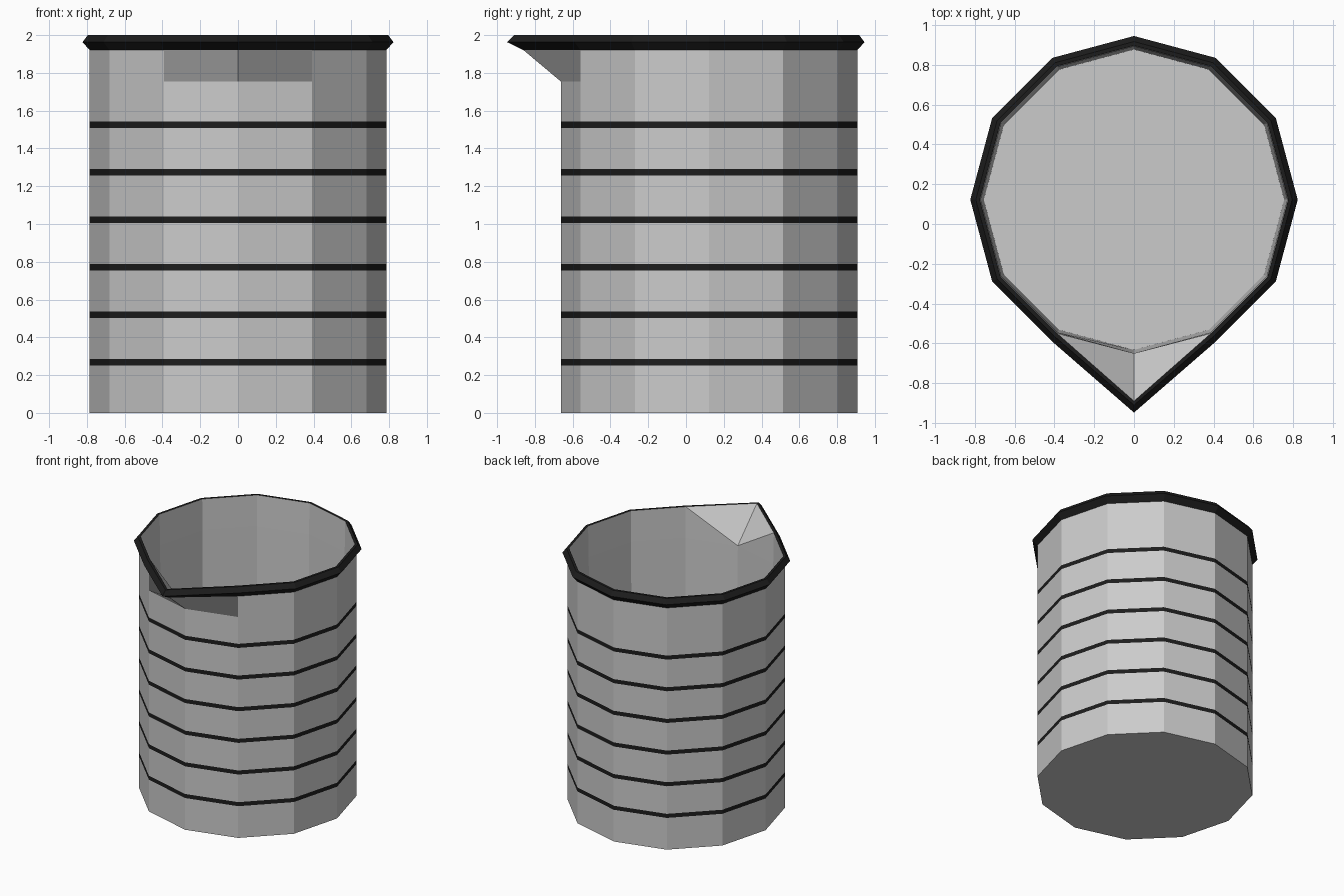
import bpy, bmesh
from math import cos, sin, radians

if "Cube" in bpy.data.objects:
    bpy.data.objects.remove(bpy.data.objects["Cube"])

SIDES, CY = 12, 0.122          # twelve flat sides; barrel axis sits behind the origin
FRONT = 9                      # index of the vertex that is pulled out as the spout

black = bpy.data.materials.new("black_paint")
black.diffuse_color = (0.012, 0.012, 0.012, 1)
black.use_nodes = True
black.node_tree.nodes["Principled BSDF"].inputs["Base Color"].default_value = black.diffuse_color
grey = bpy.data.materials.new("grey_body")
grey.diffuse_color = (0.6, 0.6, 0.6, 1)
grey.use_nodes = True
grey.node_tree.nodes["Principled BSDF"].inputs["Base Color"].default_value = grey.diffuse_color


def ring(bm, r, z, tip=None):
    pts = []
    for i in range(SIDES):
        a = radians(360 / SIDES * i)
        x, y = r * cos(a), CY + r * sin(a)
        if i == FRONT and tip is not None:
            y = tip
        pts.append(bm.verts.new((x, y, z)))
    return pts


def shell(name, profile, dark=(), cap=None, split=None):
    """Sweep (radius, z, spout tip) rows; dark = black rows, split = row cut into triangles."""
    bm = bmesh.new()
    rings = [ring(bm, *p) for p in profile]
    for k in range(len(rings) - 1):
        a, b = rings[k], rings[k + 1]
        for i in range(SIDES):
            j = (i + 1) % SIDES
            if k == split and i == FRONT - 1:
                quads = [(a[i], a[j], b[j]), (a[i], b[j], b[i])]
            elif k == split and i == FRONT:
                quads = [(a[i], a[j], b[i]), (a[j], b[j], b[i])]
            else:
                quads = [(a[i], a[j], b[j], b[i])]
            for q in quads:
                bm.faces.new(q).material_index = int(k in dark)
    if cap == "first":
        bm.faces.new(rings[0][::-1])
    elif cap == "last":
        bm.faces.new(rings[-1])
    me = bpy.data.meshes.new(name)
    # rows listed upwards face outward, rows listed downwards face inward
    bm.to_mesh(me)
    bm.free()
    me.materials.append(grey)
    me.materials.append(black)
    ob = bpy.data.objects.new(name, me)
    bpy.context.collection.objects.link(ob)
    return ob


# Outer wall with flush painted measuring bands
R = 0.785
rows, bands = [(R, 0)], []
for n in range(6):
    z = 0.268 + 0.2515 * n
    bands.append(len(rows))
    rows += [(R, z - 0.016), (R, z + 0.016)]
rows += [(R, 1.755), (R, 1.92, -0.86)]
shell("outer_wall", rows, bands, cap="first")

# Inner wall, spout channel and floor
shell("inner_wall", [(0.775, 2.0, -0.89), (0.77, 1.755, -0.65), (0.755, 0.03)],
      cap="last", split=0)

# Black ridged rim following the spout
shell("rim", [(R, 1.92, -0.86), (0.823, 1.963, -0.948), (0.795, 2.0, -0.91),
              (0.775, 2.0, -0.89)], dark=(0, 1, 2))
